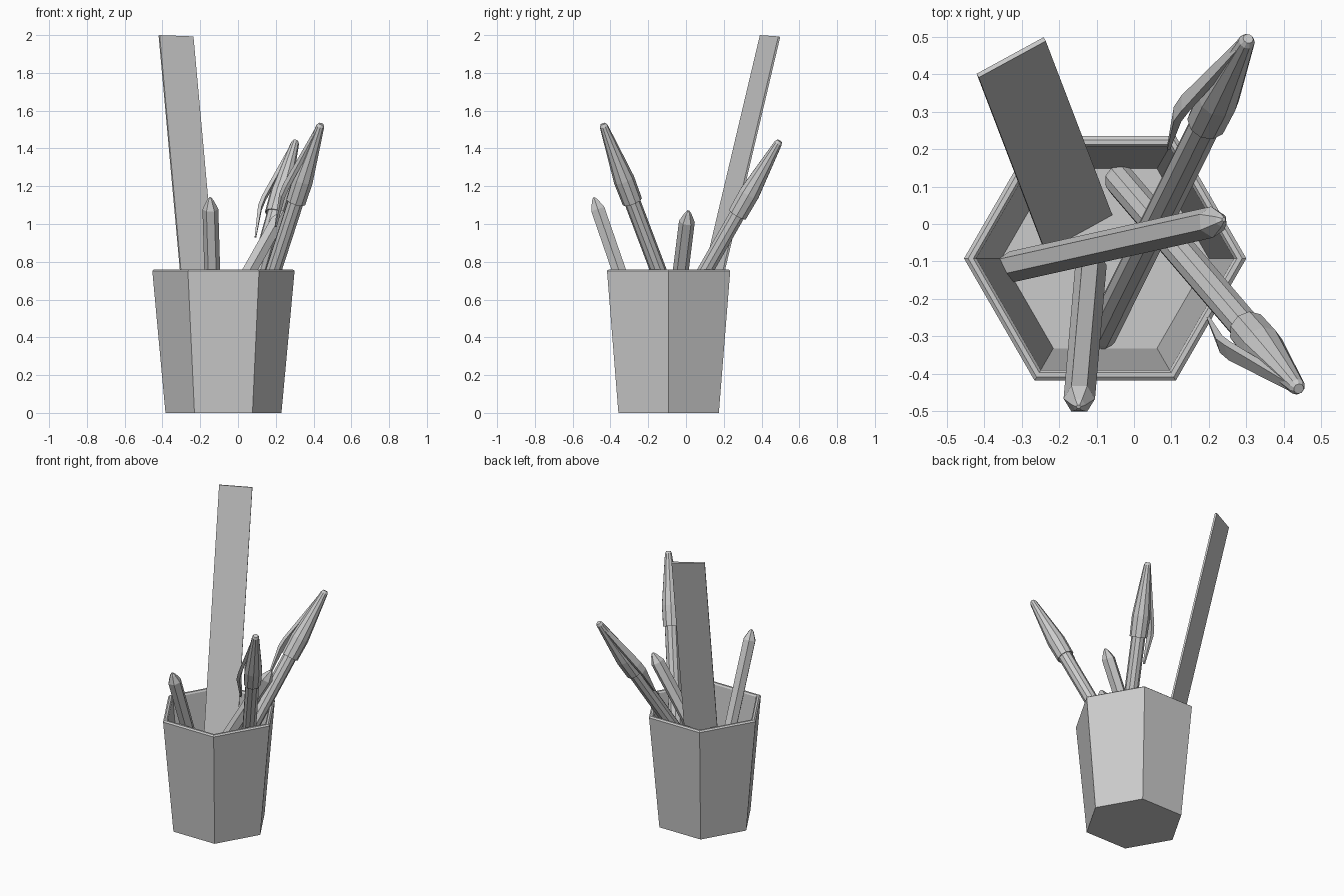
import bpy, bmesh, math
from mathutils import Vector

if "Cube" in bpy.data.objects:
    bpy.data.objects.remove(bpy.data.objects["Cube"], do_unlink=True)

grey = bpy.data.materials.new("plain grey")
grey.use_nodes = True
color = (0.6, 0.6, 0.6, 1)
grey.diffuse_color = color
grey.node_tree.nodes["Principled BSDF"].inputs["Base Color"].default_value = color


def loft(name, rings):
    """Skin a list of equal-length point rings and close both ends."""
    bm = bmesh.new()
    loops = [[bm.verts.new(p) for p in ring] for ring in rings]
    n = len(loops[0])
    for a, b in zip(loops, loops[1:]):
        for i in range(n):
            j = (i + 1) % n
            bm.faces.new((a[i], a[j], b[j], b[i]))
    bm.faces.new(loops[0][::-1])
    bm.faces.new(loops[-1])
    bmesh.ops.recalc_face_normals(bm, faces=bm.faces)
    mesh = bpy.data.meshes.new(name)
    bm.to_mesh(mesh)
    bm.free()
    mesh.materials.append(grey)
    obj = bpy.data.objects.new(name, mesh)
    bpy.context.collection.objects.link(obj)
    return obj


def frame(base, tip, hint):
    """Unit axis from base to tip, the hint made square to it, and their cross."""
    axis = (tip - base).normalized()
    out = (hint - axis * hint.dot(axis)).normalized()
    return axis, out, axis.cross(out)


def turned(name, base, tip, hint, profile, sides):
    """Faceted solid from (distance along axis, radius) pairs."""
    axis, u, v = frame(base, tip, hint)
    angles = [math.tau * i / sides for i in range(sides)]
    return loft(name, [[base + axis * d + (u * math.cos(a) + v * math.sin(a)) * r
                        for a in angles] for d, r in profile])


def pen(name, base, tip, hint):
    length = (tip - base).length
    axis, out, side = frame(base, tip, hint)
    turned(name + "_body", base, tip, hint,
           [(0, 0.04), (0.02, 0.043), (length - 0.3, 0.043)], 10)
    # Cap with a recessed mouth
    start = length - 0.46
    turned(name + "_cap", base, tip, hint,
           [(start + 0.02, 0.044), (start, 0.048), (start, 0.054), (start + 0.13, 0.056),
            (length - 0.07, 0.028), (length - 0.015, 0.022), (length, 0.014)], 10)
    # Clip: (distance below the tip, offset from the axis, half width, half thickness)
    rings = []
    for down, off, w, t in [(0.05, 0.012, 0.014, 0.01), (0.38, 0.08, 0.024, 0.01),
                            (0.44, 0.086, 0.022, 0.01), (0.62, 0.066, 0.006, 0.004)]:
        c = tip - axis * down + out * off
        rings.append([c + side * (w * sx) + out * (t * sy)
                      for sx, sy in ((-1, -1), (1, -1), (1, 1), (-1, 1))])
    loft(name + "_clip", rings)


def pencil(name, base, tip, hint):
    length = (tip - base).length
    turned(name, base, tip, hint,
           [(0, 0.042), (length - 0.065, 0.042), (length - 0.015, 0.018), (length, 0.006)], 6)


# Hexagonal cup with a bevelled rim and a hollow inside
center = Vector((-0.077, -0.092, 0))
turned("cup", center, center + Vector((0, 0, 1)), Vector((1, 0, 0)),
       [(0, 0.307), (0.745, 0.376), (0.752, 0.377), (0.76, 0.366), (0.76, 0.352),
        (0.75, 0.344), (0.03, 0.277)], 6)

# Ruler leaning to the back right
low, high = Vector((-0.15, -0.02, 0.03)), Vector((-0.328, 0.445, 1.995))
axis, wide, thick = frame(low, high, Vector((0.18, 0.1, 0)))
loft("ruler", [[p + wide * (0.102 * sx) + thick * (0.006 * sy)
                for sx, sy in ((-1, -1), (1, -1), (1, 1), (-1, 1))] for p in (low, high)])

# Two capped pens
pen("back_pen", Vector((-0.09, -0.30, 0.05)), Vector((0.305, 0.495, 1.44)), Vector((-1, 0, 0)))
pen("front_pen", Vector((-0.04, 0.12, 0.05)), Vector((0.44, -0.44, 1.53)), Vector((-1, -0.3, 0)))

# Two hexagonal pencils
pencil("front_pencil", Vector((-0.115, -0.11, 0.045)), Vector((-0.148, -0.488, 1.14)), Vector((1, 0, 0)))
pencil("side_pencil", Vector((-0.33, -0.115, 0.06)), Vector((0.24, 0.012, 1.07)), Vector((0, 1, 0)))
